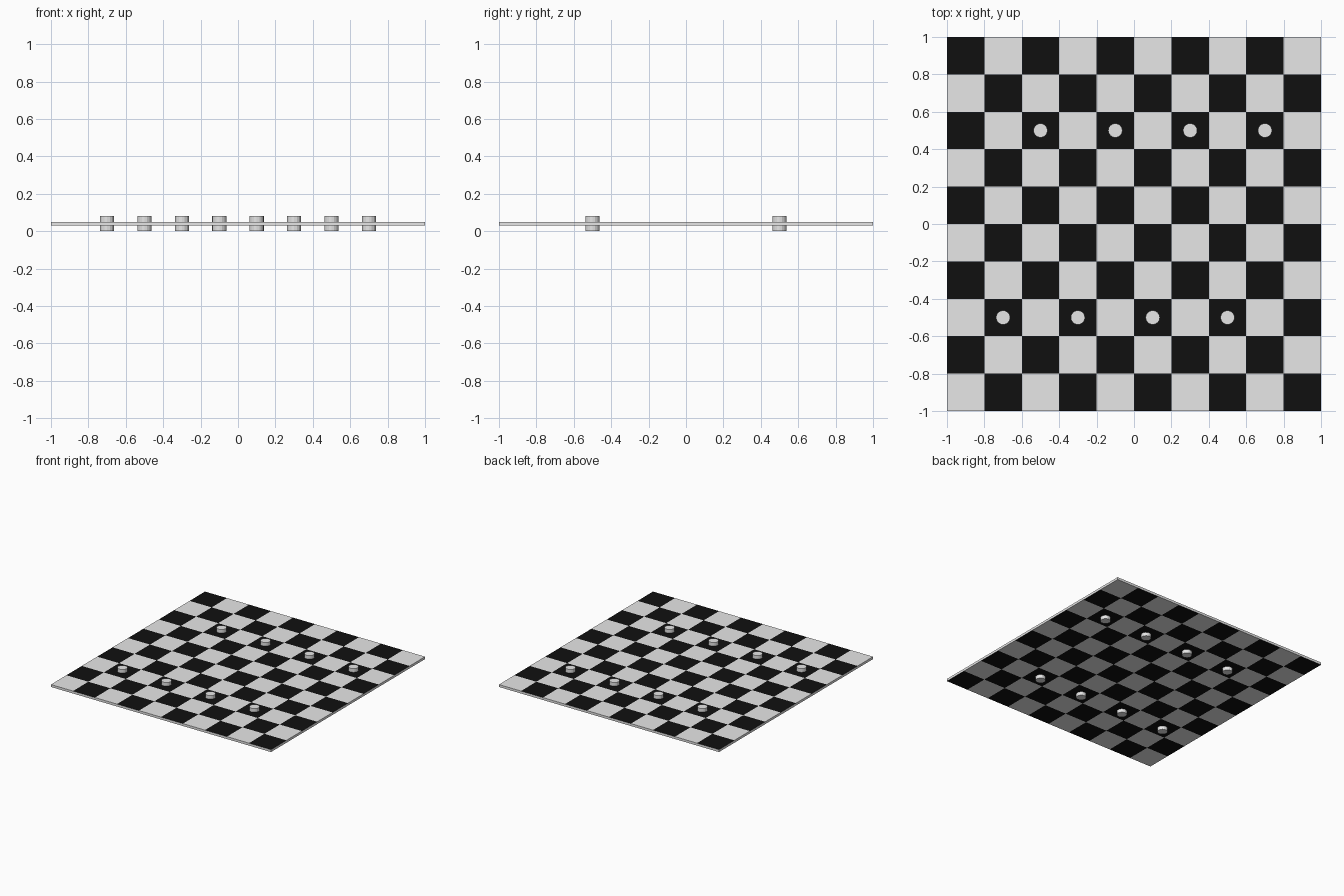
import bpy, bmesh, math
from mathutils import Matrix

if "Cube" in bpy.data.objects:
    bpy.data.objects.remove(bpy.data.objects["Cube"])

N = 10                       # squares per side
CELL = 2.0 / N
Z0, Z1 = 0.03, 0.05          # board underside and top


def material(name, value):
    m = bpy.data.materials.new(name)
    m.diffuse_color = (value, value, value, 1)
    m.use_nodes = True
    m.node_tree.nodes["Principled BSDF"].inputs["Base Color"].default_value = m.diffuse_color
    return m


light = material("light grey", 0.8)
black = material("black", 0.005)


def finish(bm, name, mats):
    mesh = bpy.data.meshes.new(name)
    bm.to_mesh(mesh)
    bm.free()
    for m in mats:
        mesh.materials.append(m)
    obj = bpy.data.objects.new(name, mesh)
    bpy.context.collection.objects.link(obj)
    return obj


# Board: a grid extruded into a thin slab, checkered on both faces, light rim
bm = bmesh.new()
bmesh.ops.create_grid(bm, x_segments=N, y_segments=N, size=1.0,
                      matrix=Matrix.Translation((0, 0, Z0)))
res = bmesh.ops.extrude_face_region(bm, geom=bm.faces[:], use_keep_orig=True)
for v in res["geom"]:
    if isinstance(v, bmesh.types.BMVert):
        v.co.z = Z1
bmesh.ops.recalc_face_normals(bm, faces=bm.faces[:])
for f in bm.faces:
    c = f.calc_center_median()
    col = math.floor((c.x + 1) / CELL)
    row = math.floor((1 - c.y) / CELL)
    if abs(f.normal.z) > 0.5 and (col + row) % 2 == 0:
        f.material_index = 1
finish(bm, "checkered_board", [light, black])

# Pegs: two rows of four short cylinders passing through the board
for row, y, start in (("back", 0.5, -0.5), ("front", -0.5, -0.7)):
    for i in range(4):
        bm = bmesh.new()
        bmesh.ops.create_cone(bm, cap_ends=True, segments=16,
                              radius1=0.038, radius2=0.038, depth=0.08)
        peg = finish(bm, f"{row}_peg_{i + 1}", [light])
        peg.location = (start + 0.4 * i, y, 0.04)
